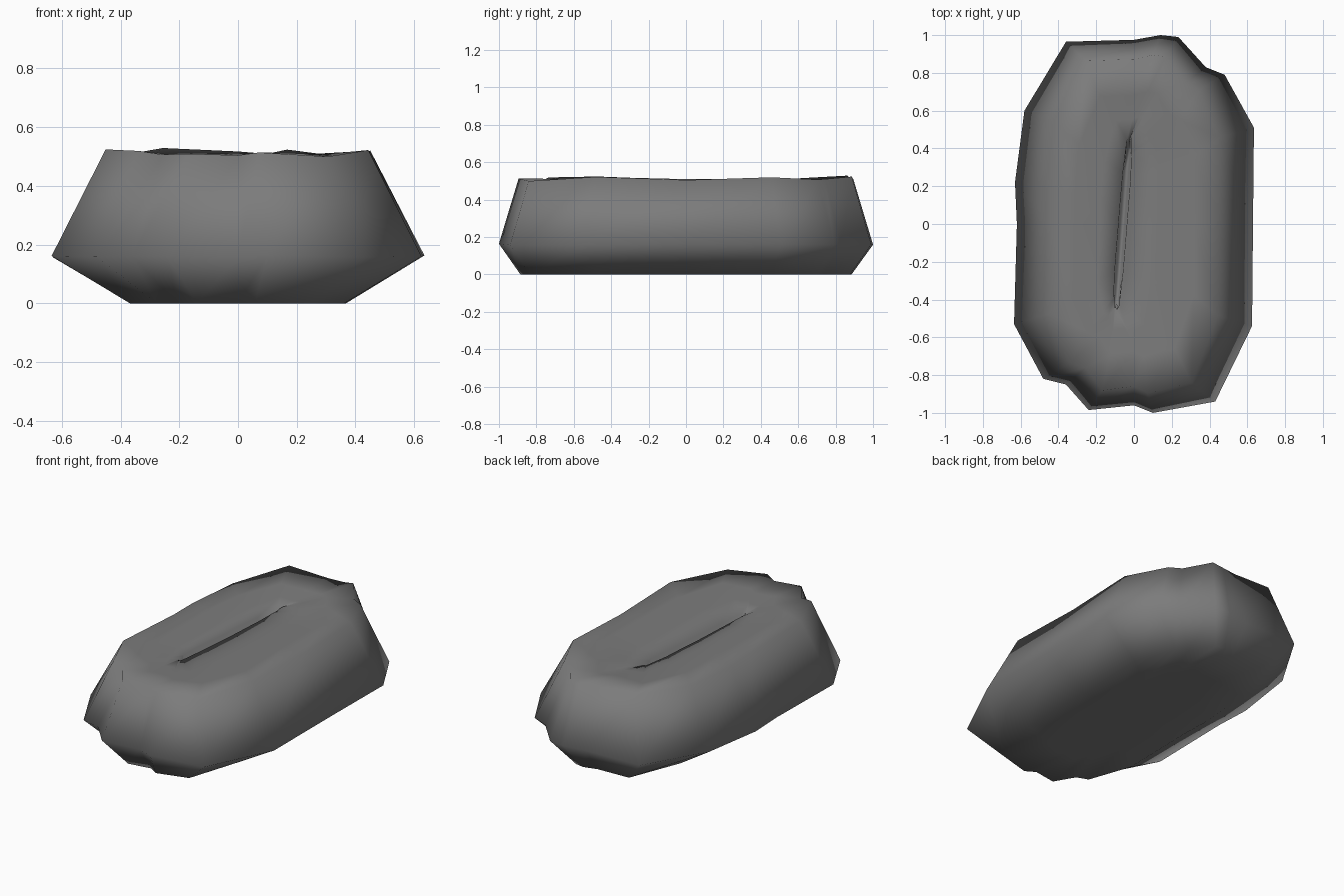
import bpy, bmesh, math, random

if "Cube" in bpy.data.objects:
    bpy.data.objects.remove(bpy.data.objects["Cube"])
random.seed(4)

stone = bpy.data.materials.new("dark grey stone")
stone.diffuse_color = (0.2, 0.2, 0.2, 1)
stone.use_nodes = True
stone.node_tree.nodes["Principled BSDF"].inputs["Base Color"].default_value = stone.diffuse_color

# widest outline, counter-clockwise from the right side
outline = [(.63, 0), (.635, .51), (.48, .79), (.38, .83), (.235, .99), (.14, 1.0),
           (0, .975), (-.36, .965), (-.58, .6), (-.63, .22), (-.62, 0), (-.635, -.53),
           (-.48, -.82), (-.36, -.85), (-.24, -.985), (0, -.96), (.1, -1.0),
           (.43, -.94), (.625, -.54)]

bm = bmesh.new()


def ring(sx, sy, z, wobble=0.0, lean=0.0, ox=0.0):
    """Scaled copy of the outline; lean shears it along the crack."""
    return [bm.verts.new((x * sx + y * sy * lean + ox, y * sy,
                          z + random.uniform(-wobble, wobble))) for x, y in outline]


# stacked rings: base, belly, rim, sunken top, crack lip, crack floor
rings = [ring(.30, .60, 0),
         ring(.58, .885, 0),
         ring(1, 1, .16, .004),
         ring(.71, .895, .515, .017),
         ring(.50, .70, .505, .006),
         ring(.24, .57, .497, .004, .04, -.03),
         ring(.035, .46, .49, .004, .08, -.06),
         ring(.025, .44, .36, 0, .08, -.06)]
n = len(outline)
for a, b in zip(rings, rings[1:]):
    for i in range(n):
        j = (i + 1) % n
        bm.faces.new((a[i], a[j], b[j], b[i]))
bm.faces.new(rings[0][::-1])
bm.faces.new(rings[-1])
bmesh.ops.recalc_face_normals(bm, faces=bm.faces)
for f in bm.faces:
    f.smooth = True

mesh = bpy.data.meshes.new("cracked_stone")
bm.to_mesh(mesh)
bm.free()
mesh.materials.append(stone)
rock = bpy.data.objects.new("cracked_stone", mesh)
bpy.context.collection.objects.link(rock)
